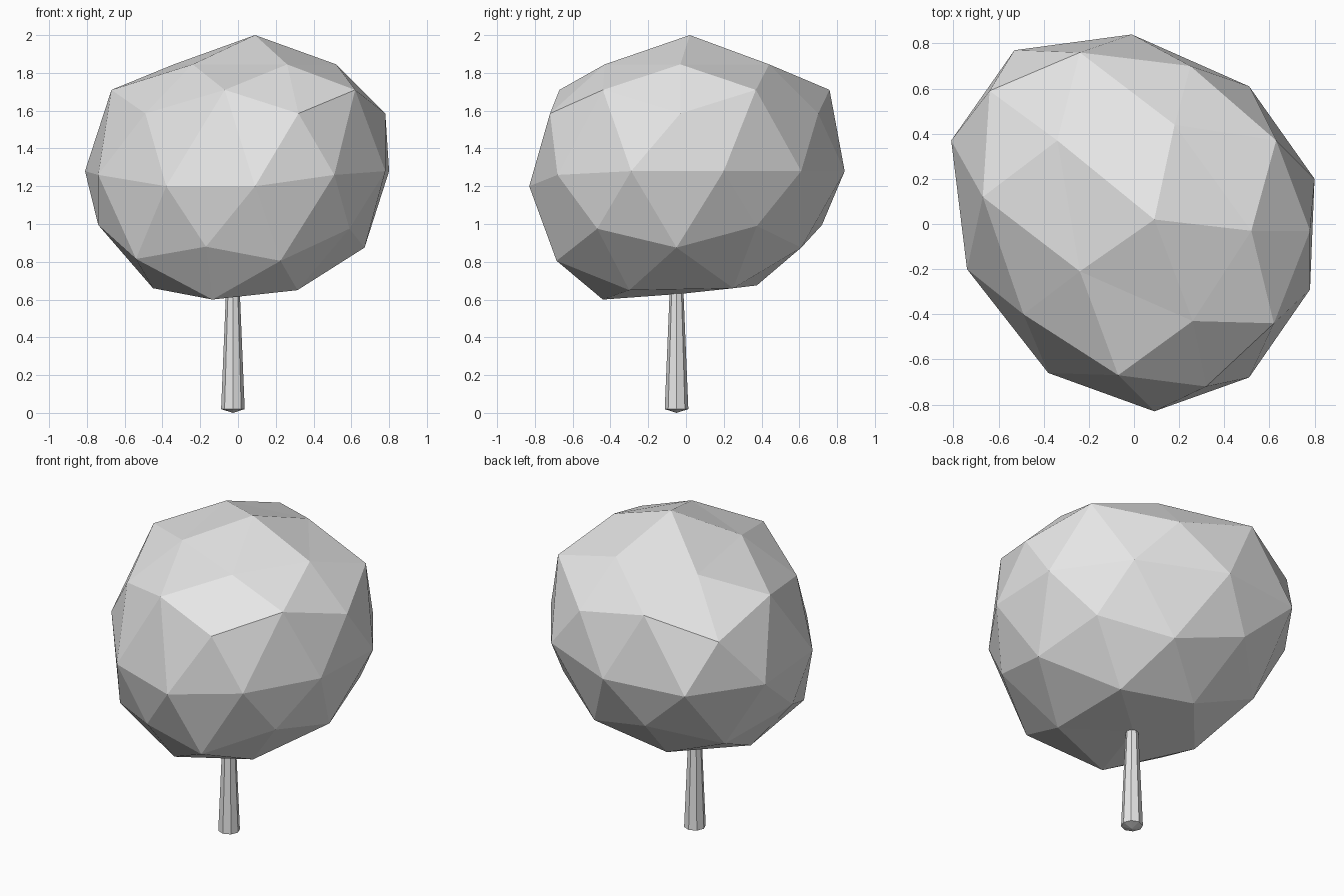
import bpy
import bmesh
from mathutils import Vector

if "Cube" in bpy.data.objects:
    bpy.data.objects.remove(bpy.data.objects["Cube"], do_unlink=True)

# Single plain material shared by both parts
grey = bpy.data.materials.new("plain_grey")
grey.use_nodes = True
colour = (0.8, 0.8, 0.8, 1)
grey.diffuse_color = colour
grey.node_tree.nodes["Principled BSDF"].inputs["Base Color"].default_value = colour


def add_object(name, bm):
    """Turn a bmesh into a flat-shaded object with the shared material."""
    bmesh.ops.recalc_face_normals(bm, faces=bm.faces)
    mesh = bpy.data.meshes.new(name)
    bm.to_mesh(mesh)
    bm.free()
    mesh.materials.append(grey)
    obj = bpy.data.objects.new(name, mesh)
    bpy.context.collection.objects.link(obj)
    return obj


def shape_ring(rings, level, points):
    """Move the sphere ring at this level onto the given irregular points."""
    ring = [v for v, start in rings if abs(start.z - level) < 0.03]
    starts = {v: start for v, start in rings}
    for x, y, z in points:
        flat = Vector((x, y)) / 0.82
        vert = min(ring, key=lambda v: (starts[v].xy - flat).length)
        ring.remove(vert)
        vert.co = (x, y, z)


# Crown: coarse sphere with every ring pushed slightly out of true
crown = bmesh.new()
bmesh.ops.create_icosphere(crown, subdivisions=2, radius=1)
rings = [(v, v.co.copy()) for v in crown.verts]

# Top pole and the ring around it
shape_ring(rings, 1, [(.09, .02, 2)])
top = [(.26, -.43), (-.24, -.21), (-.34, .37), (.18, .44), (.52, -.03)]
shape_ring(rings, .851, [(x, y, 1.845) for x, y in top])

# Shoulder rings
shoulder = [(-.67, .12), (-.24, .76), (.63, .37), (.62, -.44), (-.07, -.67)]
shape_ring(rings, .526, [(x, y, 1.71) for x, y in shoulder])
upper = [(.32, -.72), (-.49, -.4), (-.64, .59), (.25, .7), (.78, -.03)]
shape_ring(rings, .447, [(x, y, 1.585) for x, y in upper])

# Widest ring, which dips towards the front
middle = [(.8, .2), (.51, .61), (-.01, .84), (-.53, .77), (-.81, .37)]
shape_ring(rings, 0, [(x, y, 1.28) for x, y in middle] + [
    (-.74, -.2, 1.26), (-.38, -.66, 1.2), (.09, -.83, 1.2),
    (.51, -.68, 1.26), (.78, -.29, 1.28)])

# Lower rings
shape_ring(rings, -.447, [
    (.59, -.47, .975), (-.17, -.66, .88), (-.74, 0, .995),
    (-.22, .72, .995), (.59, .375, .99)])
shape_ring(rings, -.526, [
    (.225, -.685, .805), (.67, -.05, .875), (.21, .61, .875),
    (-.55, .4, .85), (-.54, -.4, .815)])

# Underside ring and bottom pole
shape_ring(rings, -.851, [
    (.315, -.3, .65), (-.135, -.44, .6), (-.45, 0, .66),
    (-.13, .375, .675), (.31, .25, .66)])
shape_ring(rings, -1, [(-.02, -.03, .63)])
add_object("crown", crown)

# Trunk: tapered eight-sided post running up into the crown
trunk = bmesh.new()
base_height, top_height = 0.02, 0.8
bmesh.ops.create_cone(trunk, cap_ends=True, segments=8, radius1=0.0625,
                      radius2=0.03, depth=top_height - base_height)
bmesh.ops.translate(trunk, verts=trunk.verts,
                    vec=(0, 0, (top_height + base_height) / 2))

# Shallow point under the trunk
foot = min(trunk.faces, key=lambda f: f.calc_center_median().z)
tip = bmesh.ops.poke(trunk, faces=[foot])["verts"][0]
tip.co.z = 0
post = add_object("trunk", trunk)
post.location = (-0.027, -0.05, 0)
